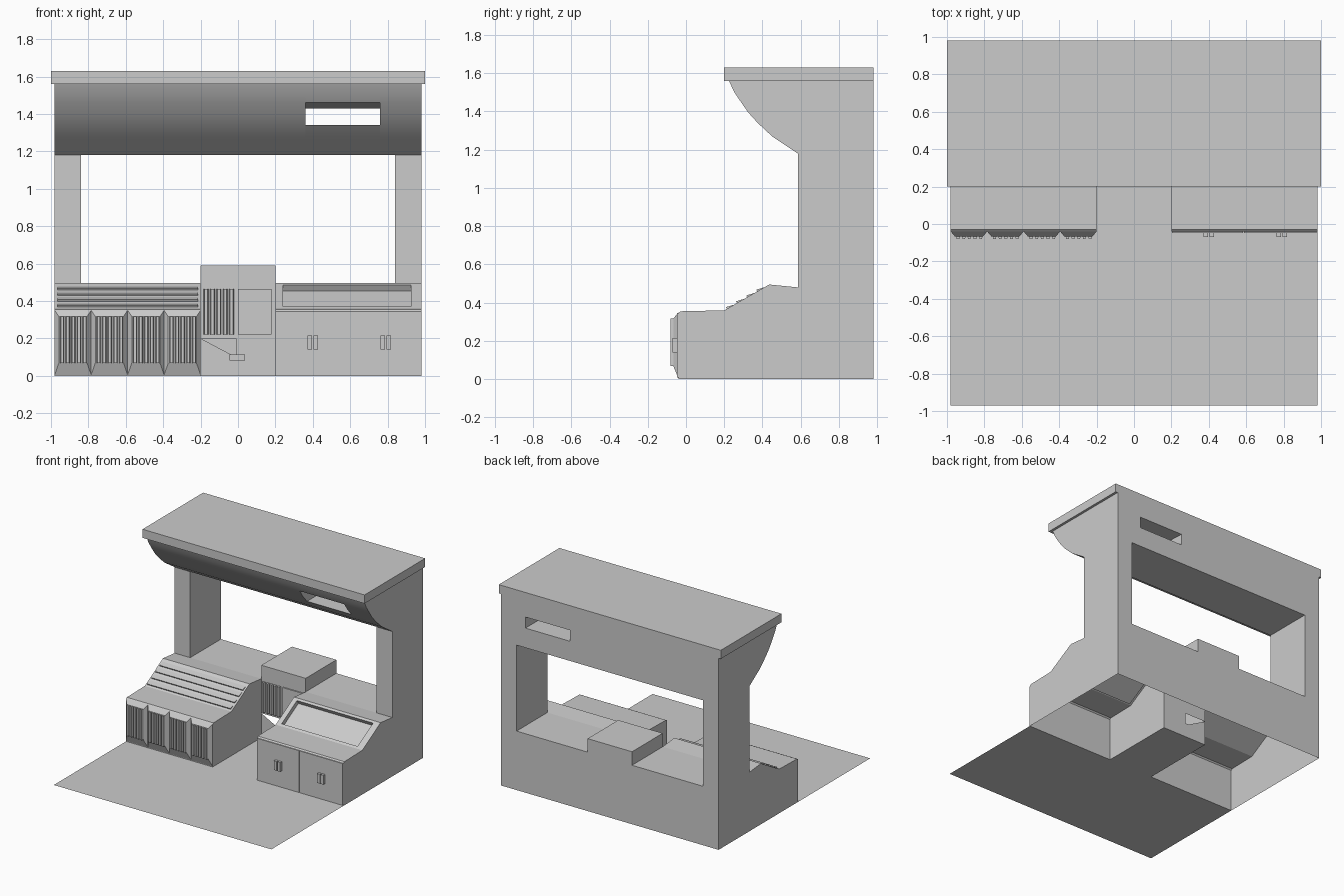
import bpy, math

if "Cube" in bpy.data.objects:
    bpy.data.objects.remove(bpy.data.objects["Cube"])


def make(name, verts, faces, smooth=False):
    me = bpy.data.meshes.new(name)
    me.from_pydata(verts, [], faces)
    me.update()
    ob = bpy.data.objects.new(name, me)
    bpy.context.collection.objects.link(ob)
    if smooth:
        bpy.ops.object.select_all(action='DESELECT')
        ob.select_set(True)
        bpy.context.view_layer.objects.active = ob
        bpy.ops.object.shade_smooth_by_angle(angle=math.radians(40))
    return ob


def sweep(name, prof, x0, x1, closed=False, smooth=False):
    """Open (y, z) profile swept along x; closed adds the last side and both caps."""
    n = len(prof)
    v = [(x0, y, z) for y, z in prof] + [(x1, y, z) for y, z in prof]
    f = [(i, i + n, (i + 1) % n + n, (i + 1) % n) for i in range(n if closed else n - 1)]
    if closed:
        f += [tuple(range(n)), tuple(reversed(range(n, 2 * n)))]
    return make(name, v, f, smooth)


def side(name, prof, x):
    """Flat plate of a (y, z) outline, wound to face +x or -x."""
    idx = list(range(len(prof)))
    return make(name, [(x, y, z) for y, z in prof], [idx if x < 0 else idx[::-1]])


def plate(name, pts, y):
    return make(name, [(x, y, z) for x, z in pts], [range(len(pts))])


def rect(name, x0, x1, z0, z1, y):
    """Upright sheet; y > 0.9 is the back, facing +y."""
    p = [(x0, z0), (x1, z0), (x1, z1), (x0, z1)]
    return plate(name, p[::-1] if y > 0.9 else p, y)


def box(name, x0, x1, y0, y1, z0, z1):
    return sweep(name, [(y0, z0), (y0, z1), (y1, z1), (y1, z0)], x0, x1, True)


def corrugated(name, x0, x1, z0, z1, y_in, y_out, n):
    """Sheet with n trapezoid ribs running vertically."""
    w = (x1 - x0) / n
    pts = [(x0, y_in)]
    for i in range(n):
        a = x0 + i * w
        pts += [(a + .2 * w, y_in), (a + .35 * w, y_out), (a + .8 * w, y_out), (a + .95 * w, y_in)]
    pts.append((x1, y_in))
    m = len(pts)
    v = [(x, y, z0) for x, y in pts] + [(x, y, z1) for x, y in pts]
    f = [(i, i + 1, i + 1 + m, i + m) for i in range(m - 1)]
    f += [tuple(range(m))[::-1], tuple(range(m, 2 * m))]
    return make(name, v, f)


# Shared outlines (y, z)
Y, B, C = -0.04, 0.98, 0.585            # cabinet front, back wall, jamb front
counter = [(Y, 0), (Y, .345), (-.03, .355), (.2, .36), (.435, .495), (C, .48)]
low = [(C, 1.18), (.45, 1.27), (.375, 1.34)]
mid = [(.325, 1.395)]
high = [(.28, 1.46), (.25, 1.505), (.225, 1.56)]

# Floor, running into the alcove between the cabinets
sweep("floor", [(-.97, 0), (Y, 0)], -.98, .98)
sweep("alcove_floor", [(Y, 0), (C, 0)], -.2, .2)

# Side walls, cabinet inner walls, jambs
for s in (-1, 1):
    side("side_wall", counter + low + mid + high + [(B, 1.56), (B, 0)], .98 * s)
    side("cabinet_inner_wall", (counter + [(C, 0)])[::s], .2 * s)
    a, b = sorted((.84 * s, .98 * s))
    rect("jamb_front", a, b, .48, 1.18, C)
    side("jamb_inner", [(C, .48), (B, .48), (B, 1.18), (C, 1.18)], .84 * s)
    rect("back_jamb", a, b, .48, 1.18, B)

# Back wall around the large window and the slot
rect("back_lower", -.98, .98, 0, .48, B)
for x0, x1, z0, z1 in [(-.98, .36, 1.18, 1.56), (.76, .98, 1.18, 1.56),
                       (.36, .76, 1.18, 1.34), (.36, .76, 1.43, 1.56)]:
    rect("back_header", x0, x1, z0, z1, B)

# Curved header with slot tunnel, and the roof slab
sweep("header_underside", [(B, 1.18), (C, 1.18)], -.84, .84)
for x0, x1, p in [(-.98, .36, low + mid + high), (.76, .98, low + mid + high),
                  (.36, .76, low), (.36, .76, high)]:
    sweep("header_curve", p, x0, x1, smooth=True)
sweep("slot_sill", [(low[-1]), (B, 1.34)], .36, .76)
sweep("slot_ceiling", [(B, 1.43), high[0]], .36, .76)
for x in (.36, .76):
    side("slot_cheek", [low[-1], (B, 1.34), (B, 1.43), high[0], mid[0]], x)
box("roof_slab", -1, 1, .2, B, 1.56, 1.63)

# Left cabinet with louvred slope
sweep("left_cabinet", counter + [(B, .48)], -.98, -.2)
dy, dz = .235, .135
for i in range(4):
    t0, t1 = .06 + i * .225, .06 + i * .225 + .16
    p0 = (.2 + dy * t0, .36 + dz * t0)
    p1 = (.2 + dy * t1, .36 + dz * t1)
    sweep("slope_louvre", [p0, (p0[0] - .005, p0[1] + .009), p1], -.965, -.215, True)

# Corrugated bin fronts
w = .195
for i in range(4):
    a, b = -.98 + i * w, -.98 + (i + 1) * w
    outer = [(a, .005), (b, .005), (b, .35), (a, .35)]
    inner = [(a + .022, .068), (b - .022, .068), (b - .022, .317), (a + .022, .317)]
    v = [(x, Y, z) for x, z in outer] + [(x, -.066, z) for x, z in inner]
    make("bin_frame", v, [(j, (j + 1) % 4, (j + 1) % 4 + 4, j + 4) for j in range(4)])
    corrugated("bin_ribs", a + .022, b - .022, .068, .317, -.06, -.08, 5)

# Right cabinet with a tray sunk into the slope
sweep("right_cabinet_front", counter[:4], .2, .98)
sweep("right_cabinet_top", counter[4:] + [(B, .48)], .2, .98)


def on_slope(t, d=0):
    return (.2 + dy * t + .5 * d, .36 + dz * t - .866 * d)


t0, t1, d = .08, .92, .035
for x0, x1, a, b in [(.2, .98, 0, t0), (.2, .98, t1, 1), (.2, .24, t0, t1), (.925, .98, t0, t1)]:
    sweep("tray_rim", [on_slope(a), on_slope(b)], x0, x1)
tray = [on_slope(t0), on_slope(t0, d), on_slope(t1, d), on_slope(t1)]
sweep("tray", tray, .24, .925)
for x in (.24, .925):
    side("tray_cheek", tray, x)

# Cabinet doors and paired handles
for x0, x1, hx in [(.203, .582, .4), (.588, .977, .79)]:
    box("door", x0, x1, Y - .008, Y, .008, .345)
    for s in (-1, 1):
        box("door_handle", hx + s * .016 - .012, hx + s * .016 + .012, -.07, Y, .14, .215)

# Central machine: open-bottomed housing with a chute opening
rect("machine_front", -.2, .2, .2, .59, C)
plate("machine_lower_left", [(-.2, 0), (-.01, 0), (-.01, .115), (-.04, .115), (-.2, .2)], C)
rect("machine_lower_right", -.01, .2, 0, .2, C)
sweep("machine_top", [(C, .59), (B, .59)], -.2, .2)
rect("machine_back", -.2, .2, .48, .59, B)
for s in (-1, 1):
    side("machine_side", [(C, .48), (C, .59), (B, .59), (B, .48)], .2 * s)
corrugated("machine_vent", -.19, -.02, .22, .465, C - .003, C - .022, 5)
box("machine_panel", 0, .18, C - .01, C, .22, .465)
box("chute_lip", -.045, .037, C - .035, C, .082, .114)
